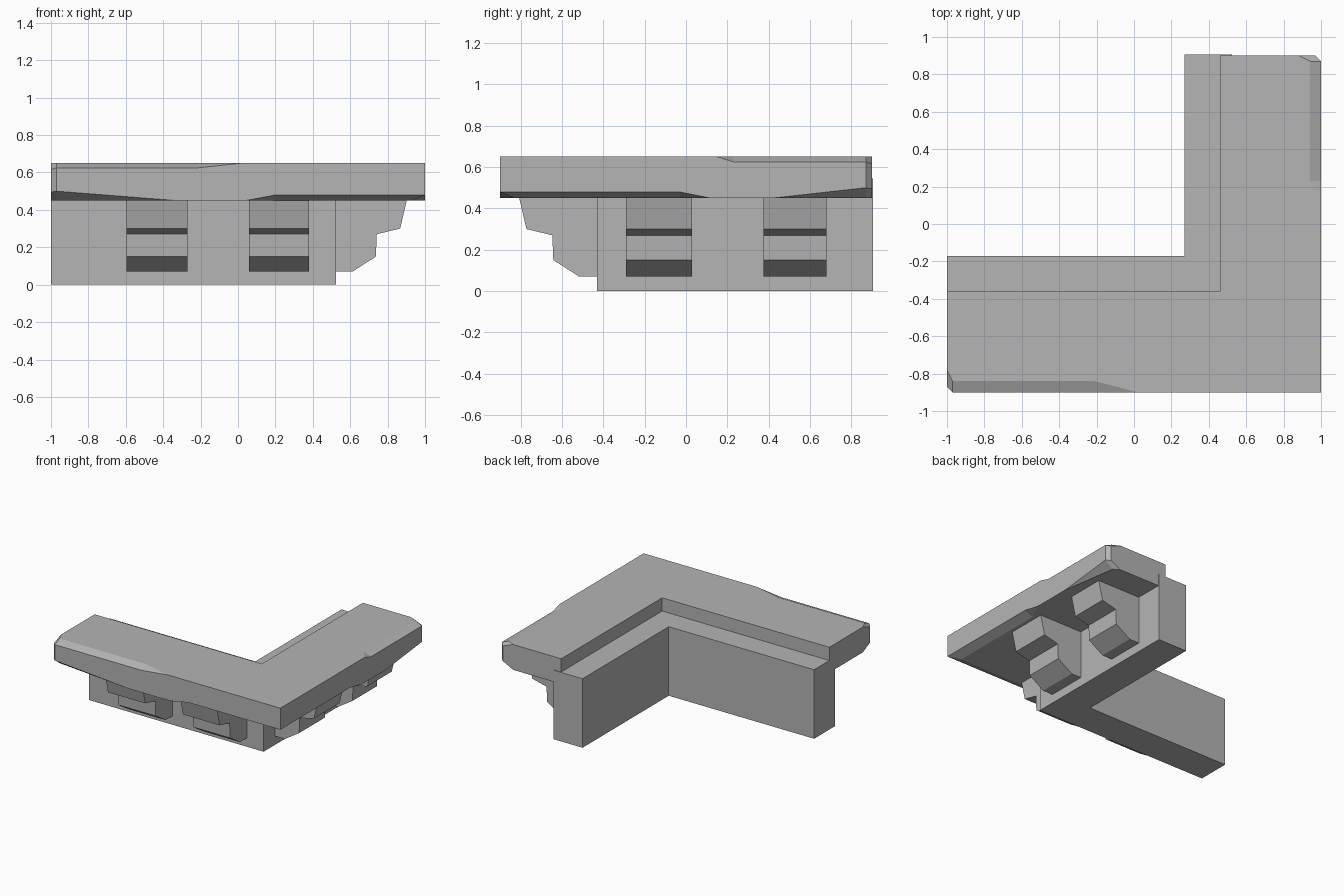
import bpy, bmesh

if "Cube" in bpy.data.objects:
    bpy.data.objects.remove(bpy.data.objects["Cube"])

# Darker grey stone for every part
stone = bpy.data.materials.new("stone_grey")
stone.diffuse_color = (0.46, 0.46, 0.46, 1)
stone.use_nodes = True
stone.node_tree.nodes["Principled BSDF"].inputs["Base Color"].default_value = stone.diffuse_color


def make_object(name, bm):
    bmesh.ops.remove_doubles(bm, verts=bm.verts[:], dist=1e-4)
    bmesh.ops.recalc_face_normals(bm, faces=bm.faces[:])
    mesh = bpy.data.meshes.new(name)
    bm.to_mesh(mesh)
    bm.free()
    mesh.materials.append(stone)
    ob = bpy.data.objects.new(name, mesh)
    bpy.context.collection.objects.link(ob)
    return ob


def loft(name, rings):
    """Skin closed rings of points and cap both ends."""
    bm = bmesh.new()
    loops = [[bm.verts.new(p) for p in ring] for ring in rings]
    n = len(loops[0])
    for a, b in zip(loops, loops[1:]):
        for i in range(n):
            j = (i + 1) % n
            bm.faces.new((a[i], a[j], b[j], b[i]))
    bm.faces.new(loops[0])
    bm.faces.new(loops[-1])
    bmesh.ops.remove_doubles(bm, verts=bm.verts[:], dist=1e-4)
    bmesh.ops.dissolve_degenerate(bm, edges=bm.edges[:], dist=1e-4)
    return make_object(name, bm)


# L-shaped corner wall
wall_plan = [(-1, -0.43), (0.525, -0.43), (0.525, 0.905), (0.27, 0.905),
             (0.27, -0.17), (-1, -0.17)]
loft("corner_wall", [[(x, y, z) for x, y in wall_plan] for z in (0, 0.545)])

# Stepped brackets, profile = (distance out from wall, height)
bracket = [(-0.02, 0.46), (0.379, 0.46), (0.377, 0.45), (0.342, 0.30),
           (0.217, 0.27), (0.212, 0.15), (0.087, 0.07), (-0.02, 0.07)]
for i, (a, b) in enumerate([(-0.595, -0.27), (0.06, 0.38)]):
    loft(f"front_bracket_{i}", [[(x, -0.43 - d, z) for d, z in bracket] for x in (a, b)])
for i, (a, b) in enumerate([(-0.29, 0.03), (0.375, 0.68)]):
    loft(f"side_bracket_{i}", [[(0.525 + d, y, z) for d, z in bracket] for y in (a, b)])

# Cap slab with worn edges, lofted along the L with a mitred corner
BOTTOM, TOP, DEPTH = 0.45, 0.65, 0.54


def section(face, low_h, low_w, top_h, top_w):
    """Cross-section as (inset from outer edge, height)."""
    return [(DEPTH, BOTTOM), (max(face, low_w), BOTTOM), (face, BOTTOM + low_h),
            (face, TOP - top_h), (max(face, top_w), TOP), (DEPTH, TOP)]


worn_end = section(0.03, 0.045, 0.12, 0.035, 0.12)
worn = section(0, 0.05, 0.07, 0.025, 0.06)
worn_top = section(0, 0, 0, 0.025, 0.06)
plain = section(0, 0, 0, 0, 0)
worn_low = section(0, 0.03, 0.07, 0, 0)

front_stations = [(0, worn_end), (0.03, worn), (0.67, worn_top), (0.79, worn_top),
                  (1.02, plain), (1.04, plain), (1.2, worn_low)]
side_stations = [(0, worn_end), (0.03, worn), (0.48, worn_top), (0.67, worn_top),
                 (0.75, plain), (0.78, plain), (0.93, worn_low)]

rings = [[(-1 + u, -0.9 + d, z) for d, z in s] for u, s in front_stations]
rings.append([(1 - d, -0.9 + d, z) for d, z in worn_low])
rings += [[(1 - d, 0.9 - u, z) for d, z in s] for u, s in reversed(side_stations)]
loft("cap_slab", rings)
